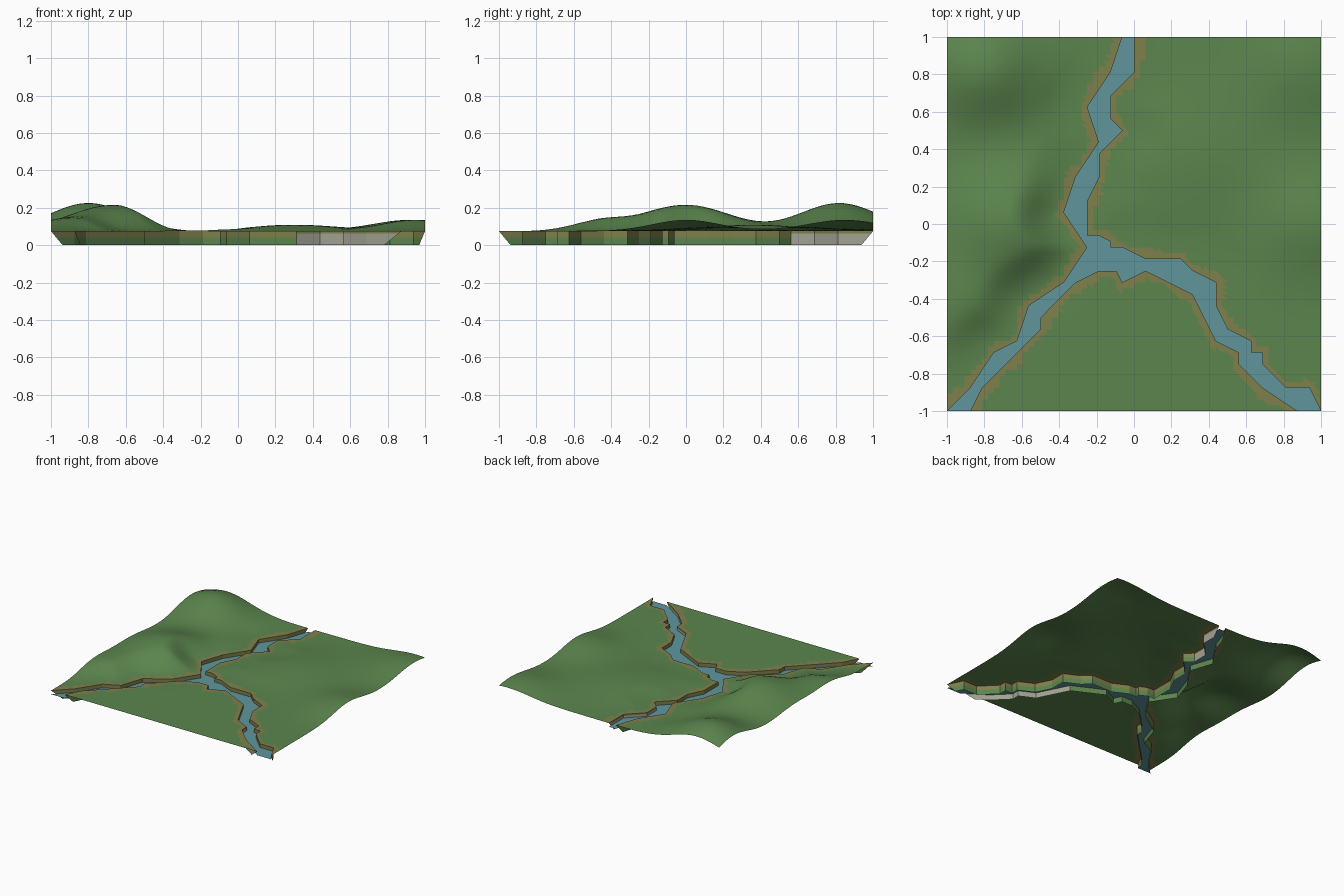
import bpy, bmesh, math
from mathutils import Vector, noise
from mathutils.geometry import delaunay_2d_cdt, intersect_point_line

if "Cube" in bpy.data.objects:
    bpy.data.objects.remove(bpy.data.objects["Cube"])

BASE, WATER = 0.075, 0.045
N = 64  # land grid cells per side


def material(name, rgb):
    m = bpy.data.materials.new(name)
    m.diffuse_color = (*rgb, 1)
    m.use_nodes = True
    m.node_tree.nodes["Principled BSDF"].inputs["Base Color"].default_value = m.diffuse_color
    return m


GRASS = material("grass_green", (0.105, 0.235, 0.075))
BANK = material("bank_tan", (0.215, 0.215, 0.075))
BLUE = material("water_blue", (0.115, 0.305, 0.335))
ROCK = material("rock_grey", (0.36, 0.36, 0.29))


def make(name, bm, mats, smooth=False):
    me = bpy.data.meshes.new(name)
    bm.to_mesh(me)
    bm.free()
    for m in mats:
        me.materials.append(m)
    for p in me.polygons:
        p.use_smooth = smooth
    ob = bpy.data.objects.new(name, me)
    bpy.context.collection.objects.link(ob)
    return ob


def snap(pts):
    return [Vector((round(x * 32) / 32, round(y * 32) / 32)) for x, y in pts]


# Three river banks, in order round the river outline
west = snap([(-.06, 1), (-.13, .81), (-.25, .63), (-.19, .44), (-.31, .25), (-.38, .06),
             (-.25, -.12), (-.38, -.31), (-.56, -.44), (-.63, -.62), (-.75, -.69),
             (-.88, -.87), (-1, -1)])
south = snap([(-.87, -1), (-.81, -.87), (-.5, -.56), (-.5, -.5), (-.31, -.31), (-.19, -.25),
              (-.09, -.25), (-.06, -.31), (.06, -.25), (.31, -.37), (.44, -.62),
              (.56, -.69), (.56, -.75), (.69, -.87), (.87, -1)])
east = snap([(1, -1), (.94, -.87), (.81, -.87), (.69, -.75), (.69, -.69), (.62, -.69),
             (.62, -.62), (.5, -.56), (.44, -.44), (.44, -.31), (.31, -.25), (.25, -.19),
             (.06, -.19), (-.06, -.12), (-.12, -.12), (-.12, -.09), (-.19, -.06),
             (-.25, -.06), (-.25, .12), (-.19, .25), (-.19, .38), (-.06, .5),
             (-.12, .56), (-.12, .69), (0, .81), (0, 1)])
outline = west + south + east
segments = [s for b in (west, south, east) for s in zip(b, b[1:])]


def inside(p):
    hit = False
    for a, b in zip(outline, outline[1:] + outline[:1]):
        if (a.y > p.y) != (b.y > p.y):
            if p.x < a.x + (p.y - a.y) / (b.y - a.y) * (b.x - a.x):
                hit = not hit
    return hit


def bank_distance(p):
    best = 9.0
    for a, b in segments:
        ab = b - a
        t = max(0, min(1, (p - a).dot(ab) / ab.length_squared))
        best = min(best, (p - a - ab * t).length)
    return best


# Hills: x, y, height, spread
HILLS = [(-.66, 0, .14, .24), (-.8, .82, .15, .21), (-.92, -.45, .055, .17),
         (.3, .36, .034, .25), (.92, .85, .06, .2), (.95, 0, .06, .18)]


def height(p):
    h = sum(a * math.exp(-((p.x - x) ** 2 + (p.y - y) ** 2) / (2 * s * s))
            for x, y, a, s in HILLS)
    t = min(1, bank_distance(p) / 0.28)
    return BASE + h * t * t * (3 - 2 * t)


# Land: grid triangulated with the river outline, river faces left out
pts = [Vector((-1 + 2 * i / N, -1 + 2 * j / N)) for i in range(N + 1) for j in range(N + 1)]
first = len(pts)
n = len(outline)
edges = [(first + i, first + (i + 1) % n) for i in range(n)]
verts, _, faces, *_ = delaunay_2d_cdt(pts + outline, edges, [], 0, 1e-4)
bm = bmesh.new()
bv = [bm.verts.new((v.x, v.y, height(v))) for v in verts]
for f in faces:
    c = sum((verts[i] for i in f), Vector((0, 0))) / len(f)
    if inside(c):
        continue
    face = bm.faces.new([bv[i] for i in f])
    width = 0.04 + 0.035 * noise.noise(Vector((c.x * 7, c.y * 7, 3)))
    face.material_index = 1 if bank_distance(c) < width else 0
bmesh.ops.delete(bm, geom=[v for v in bm.verts if not v.link_faces], context='VERTS')
bmesh.ops.recalc_face_normals(bm, faces=bm.faces)
if sum(f.normal.z for f in bm.faces) < 0:
    bmesh.ops.reverse_faces(bm, faces=bm.faces)
make("land", bm, [GRASS, BANK], True)

# Water: one flat sheet inside the outline
bm = bmesh.new()
f = bm.faces.new([bm.verts.new((p.x, p.y, WATER)) for p in outline])
f.normal_update()
if f.normal.z < 0:
    f.normal_flip()
bmesh.ops.triangulate(bm, faces=bm.faces[:])
make("river_water", bm, [BLUE])


def end_point(end, nxt):
    """Foot of a wall end, set back from the edge of the land."""
    axis = 1  # every river end lies on a front or back edge
    t = 0.0625 / abs(end[axis] - nxt[axis])
    return end.lerp(nxt, t)


# River walls: tan above, grass below, bare rock on two stretches
def wall(name, bank, is_rock):
    foot = bank[:]
    foot[0] = end_point(bank[0], bank[1])
    foot[-1] = end_point(bank[-1], bank[-2])
    levels = [BASE, 0.062, 0.04, 0]
    bm = bmesh.new()
    rows = []
    for z in levels:
        t = 1 - z / BASE
        rows.append([bm.verts.new((*a.lerp(b, t), z)) for a, b in zip(bank, foot)])
    for r in range(3):
        for i in range(len(bank) - 1):
            face = bm.faces.new((rows[r][i], rows[r + 1][i], rows[r + 1][i + 1], rows[r][i + 1]))
            rock = is_rock((bank[i] + bank[i + 1]) / 2)
            face.material_index = 2 if rock and r > 0 else (0 if r == 2 else 1)
    make(name, bm, [GRASS, BANK, ROCK])


wall("west_bank_wall", west, lambda c: False)
wall("south_bank_wall", south, lambda c: 0.31 < c.x < 0.8)
wall("east_bank_wall", east, lambda c: c.y > 0.55)
